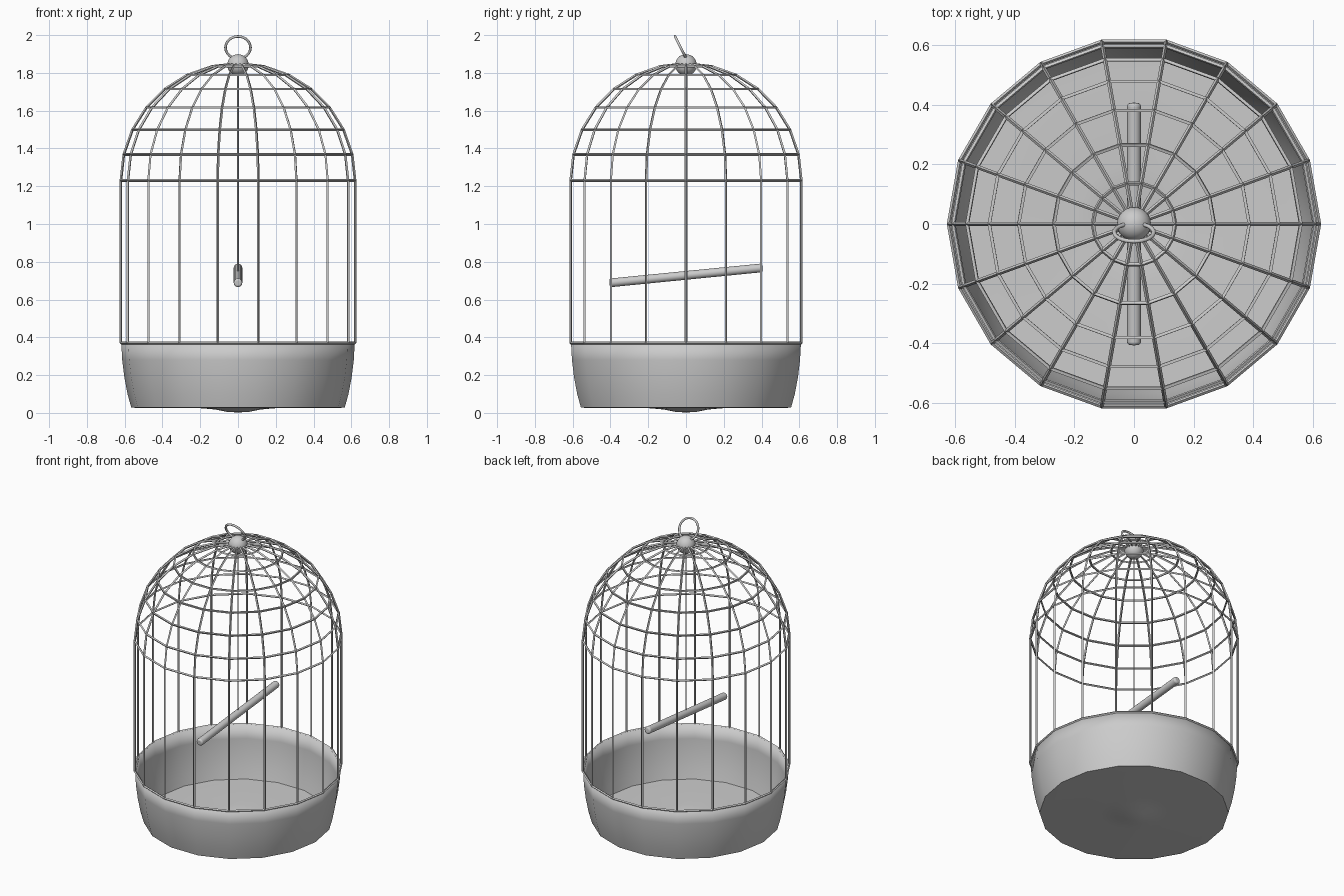
import bpy, bmesh, math
from mathutils import Vector

if "Cube" in bpy.data.objects:
    bpy.data.objects.remove(bpy.data.objects["Cube"])

SIDES = 18


def lathe(name, profile, sides=SIDES):
    """Revolve (radius, z) points around z; zero radius becomes a pole."""
    bm = bmesh.new()
    rings = []
    for r, z in profile:
        if r == 0:
            rings.append([bm.verts.new((0, 0, z))] * sides)
        else:
            rings.append([bm.verts.new((r * math.cos(math.tau * i / sides),
                                        r * math.sin(math.tau * i / sides), z))
                          for i in range(sides)])
    for a, b in zip(rings, rings[1:]):
        for i in range(sides):
            j = (i + 1) % sides
            bm.faces.new(list(dict.fromkeys((a[i], a[j], b[j], b[i]))))
    mesh = bpy.data.meshes.new(name)
    bm.to_mesh(mesh)
    bm.free()
    ob = bpy.data.objects.new(name, mesh)
    bpy.context.collection.objects.link(ob)
    return ob


def smooth(ob, angle=35):
    bpy.ops.object.select_all(action='DESELECT')
    ob.select_set(True)
    bpy.context.view_layer.objects.active = ob
    bpy.ops.object.shade_smooth_by_angle(angle=math.radians(angle))


def rod(name, a, b, radius, sides=16):
    a, b = Vector(a), Vector(b)
    bpy.ops.mesh.primitive_cylinder_add(vertices=sides, radius=radius,
                                        depth=(b - a).length, location=(a + b) / 2)
    ob = bpy.context.object
    ob.name = name
    ob.rotation_euler = (b - a).to_track_quat('Z', 'Y').to_euler()
    return ob


# Wire cage: straight bars plus a hemispherical dome
R, Z0 = 0.62, 1.23
dome = [(R * math.cos(math.pi / 14 * i), Z0 + R * math.sin(math.pi / 14 * i))
        for i in range(7)]
cage = lathe("wire_cage", [(R, 0.37)] + dome + [(0, Z0 + R)])
wire = cage.modifiers.new("Bars", 'WIREFRAME')
wire.thickness = 0.014
wire.offset = 0
wire.use_boundary = True
wire.use_replace = True

# Tray with a slightly bulging floor
tray = lathe("base_tray", [(0, 0.002), (0.06, 0.006), (0.12, 0.018), (0.2, 0.025),
                           (0.5, 0.025), (0.565, 0.028), (0.585, 0.1),
                           (0.602, 0.19), (0.613, 0.28), (0.618, 0.37)])
smooth(tray, 40)
shell = tray.modifiers.new("Thickness", 'SOLIDIFY')
shell.thickness = 0.008
shell.offset = -1

# Tilted perch with softened ends
perch = rod("perch", (0, -0.405, 0.688), (0, 0.405, 0.768), 0.023)
bevel = perch.modifiers.new("Rounded ends", 'BEVEL')
bevel.width = 0.01
bevel.segments = 3
bevel.limit_method = 'ANGLE'
smooth(perch)

# Thin wire holding the perch
smooth(rod("perch_wire", (0, 0, 0.73), (0, 0, 1.84), 0.004, 8))

# Top knob
bpy.ops.mesh.primitive_uv_sphere_add(segments=24, ring_count=14, radius=0.057,
                                     location=(0, 0, 1.842))
bpy.context.object.name = "top_knob"
smooth(bpy.context.object)

# Hanging ring, leaning to the front
bpy.ops.mesh.primitive_torus_add(major_radius=0.066, minor_radius=0.007,
                                 major_segments=32, minor_segments=10,
                                 location=(0, -0.028, 1.934),
                                 rotation=(math.radians(117), 0, 0))
bpy.context.object.name = "hanging_ring"
smooth(bpy.context.object, 60)
